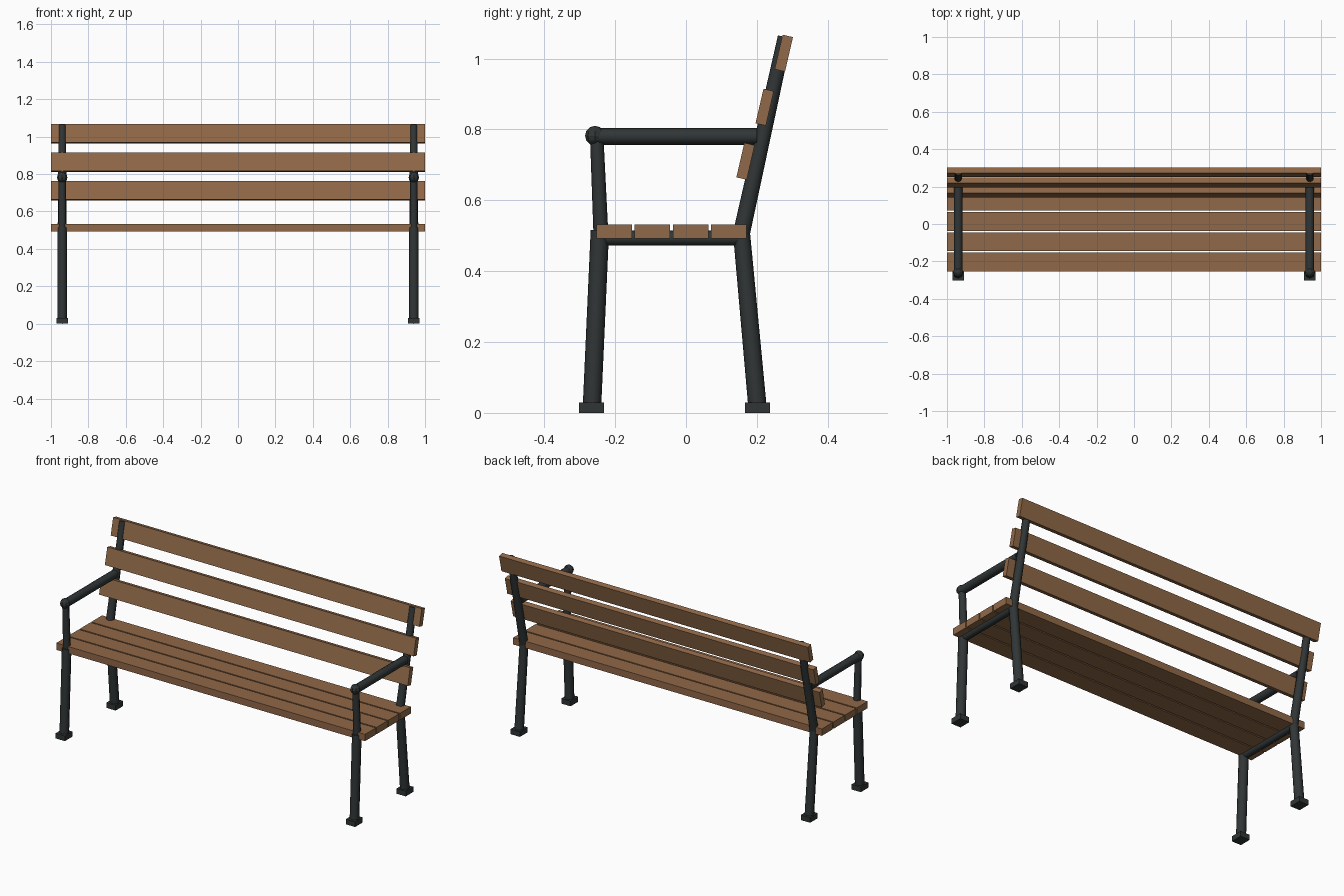
import bpy
import math

if "Cube" in bpy.data.objects:
    bpy.data.objects.remove(bpy.data.objects["Cube"])


def material(name, color):
    m = bpy.data.materials.new(name)
    m.diffuse_color = color
    m.use_nodes = True
    m.node_tree.nodes["Principled BSDF"].inputs["Base Color"].default_value = m.diffuse_color
    return m


WOOD = material("wood", (0.28, 0.14, 0.065, 1))
IRON = material("iron", (0.03, 0.036, 0.036, 1))


def finish(name, mat):
    ob = bpy.context.object
    ob.name = name
    ob.data.materials.append(mat)
    return ob


def box(name, loc, size, mat, tilt=0.0):
    bpy.ops.mesh.primitive_cube_add(size=1, location=loc, rotation=(tilt, 0, 0))
    ob = finish(name, mat)
    ob.scale = size
    return ob


def tube(name, x, a, b, r1, r2):
    """Tapered tube between two (y, z) points in the end-frame plane."""
    dy, dz = b[0] - a[0], b[1] - a[1]
    bpy.ops.mesh.primitive_cone_add(
        vertices=8, radius1=r1, radius2=r2, depth=math.hypot(dy, dz),
        location=(x, (a[0] + b[0]) / 2, (a[1] + b[1]) / 2),
        rotation=(math.atan2(-dy, dz), 0, 0))
    ob = finish(name, IRON)
    bpy.ops.object.shade_smooth_by_angle(angle=math.radians(50))
    return ob


# Seat slats
for i in range(4):
    box(f"seat_slat_{i + 1}", (0, -0.203 + 0.108 * i, 0.512), (2, 0.1, 0.04), WOOD)

# Backrest slats, leaning back
for i in range(3):
    box(f"back_slat_{i + 1}", (0, 0.168 + 0.054 * i, 0.710 + 0.1525 * i),
        (2, 0.03, 0.1), WOOD, -math.radians(13))

# Iron end frames, left and right
for side, x in (("left", -0.94), ("right", 0.94)):
    tube(f"front_leg_{side}", x, (-0.266, 0.002), (-0.243, 0.515), 0.026, 0.026)
    tube(f"rear_leg_{side}", x, (0.203, 0.002), (0.156, 0.515), 0.026, 0.024)
    tube(f"seat_beam_{side}", x, (-0.245, 0.493), (0.16, 0.493), 0.021, 0.021)
    tube(f"back_post_{side}", x, (0.155, 0.5), (0.279, 1.061), 0.024, 0.02)
    tube(f"arm_post_{side}", x, (-0.24, 0.5), (-0.252, 0.78), 0.021, 0.019)
    tube(f"armrest_{side}", x, (-0.255, 0.78), (0.2, 0.78), 0.0235, 0.0235)

    # Knob at the front of the armrest
    bpy.ops.mesh.primitive_uv_sphere_add(
        segments=8, ring_count=6, radius=0.028, location=(x, -0.257, 0.782))
    finish(f"arm_knob_{side}", IRON)

    # Foot pads
    for part, y in (("front", -0.267), ("rear", 0.202)):
        box(f"{part}_foot_{side}", (x, y, 0.015), (0.06, 0.07, 0.03), IRON)
